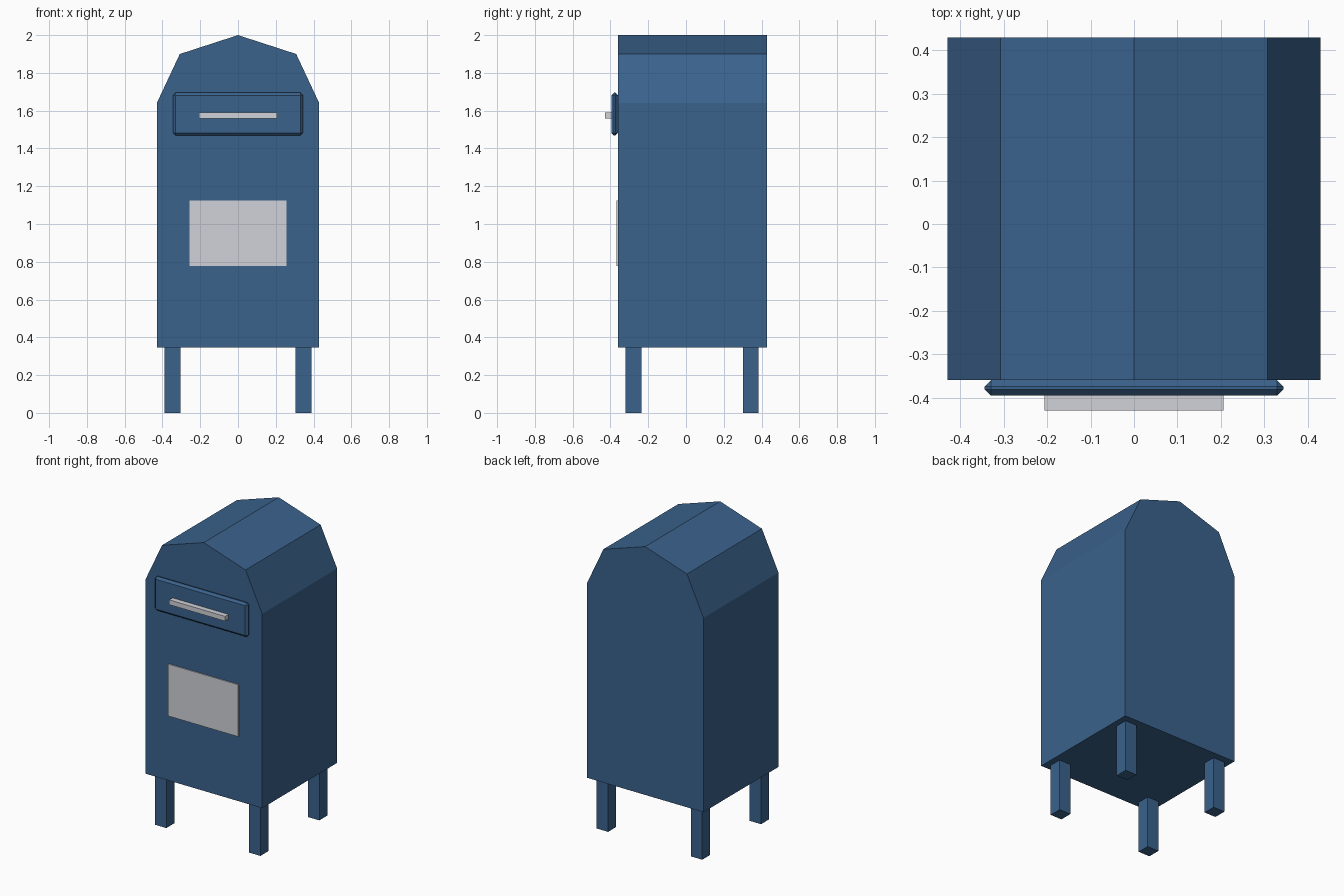
import bpy
import bmesh
from mathutils import Matrix, Vector

cube = bpy.data.objects.get("Cube")
if cube:
    bpy.data.objects.remove(cube, do_unlink=True)


def make_material(name, rgb):
    mat = bpy.data.materials.new(name)
    mat.use_nodes = True
    mat.diffuse_color = (*rgb, 1)
    shader = next(n for n in mat.node_tree.nodes if n.type == "BSDF_PRINCIPLED")
    shader.inputs["Base Color"].default_value = (*rgb, 1)
    shader.inputs["Roughness"].default_value = 0.6
    return mat


blue = make_material("navy blue paint", (0.043, 0.122, 0.262))
grey = make_material("light grey", (0.63, 0.645, 0.69))


def finish(name, bm, mat):
    bmesh.ops.recalc_face_normals(bm, faces=bm.faces)
    mesh = bpy.data.meshes.new(name)
    bm.to_mesh(mesh)
    bm.free()
    mesh.materials.append(mat)
    obj = bpy.data.objects.new(name, mesh)
    bpy.context.collection.objects.link(obj)
    return obj


def box(name, low, high, mat, bevel=0):
    low, high = Vector(low), Vector(high)
    bm = bmesh.new()
    place = Matrix.Translation((low + high) / 2) @ Matrix.Diagonal((*(high - low), 1))
    bmesh.ops.create_cube(bm, size=1, matrix=place)
    if bevel:
        bmesh.ops.bevel(bm, geom=bm.edges[:], offset=bevel, segments=1,
                        profile=0.5, affect="EDGES")
    return finish(name, bm, mat)


# Body: faceted arch profile extruded from front to back
front, back, base = -0.36, 0.43, 0.345
half = [(0.43, base), (0.43, 1.64), (0.308, 1.9)]
profile = half + [(0, 2)] + [(-x, z) for x, z in reversed(half)]
bm = bmesh.new()
face = bm.faces.new([bm.verts.new((x, front, z)) for x, z in profile])
result = bmesh.ops.extrude_face_region(bm, geom=[face], use_keep_orig=True)
moved = [v for v in result["geom"] if isinstance(v, bmesh.types.BMVert)]
bmesh.ops.translate(bm, vec=(0, back - front, 0), verts=moved)
finish("body", bm, blue)

# Four square legs
for side, x in (("left", 0.347), ("right", -0.347)):
    for end, y in (("front", -0.277), ("back", 0.343)):
        r = 0.042
        box(f"{end}_{side}_leg", (x - r, y - r, 0), (x + r, y + r, base), blue)

# Mail flap with chamfered edges, its handle, and the front plate
box("mail_flap", (-0.344, -0.395, 1.468), (0.344, front, 1.695), blue, bevel=0.014)
box("flap_handle", (-0.206, -0.43, 1.558), (0.206, -0.393, 1.59), grey)
box("front_plate", (-0.258, -0.367, 0.778), (0.258, front, 1.124), grey)
